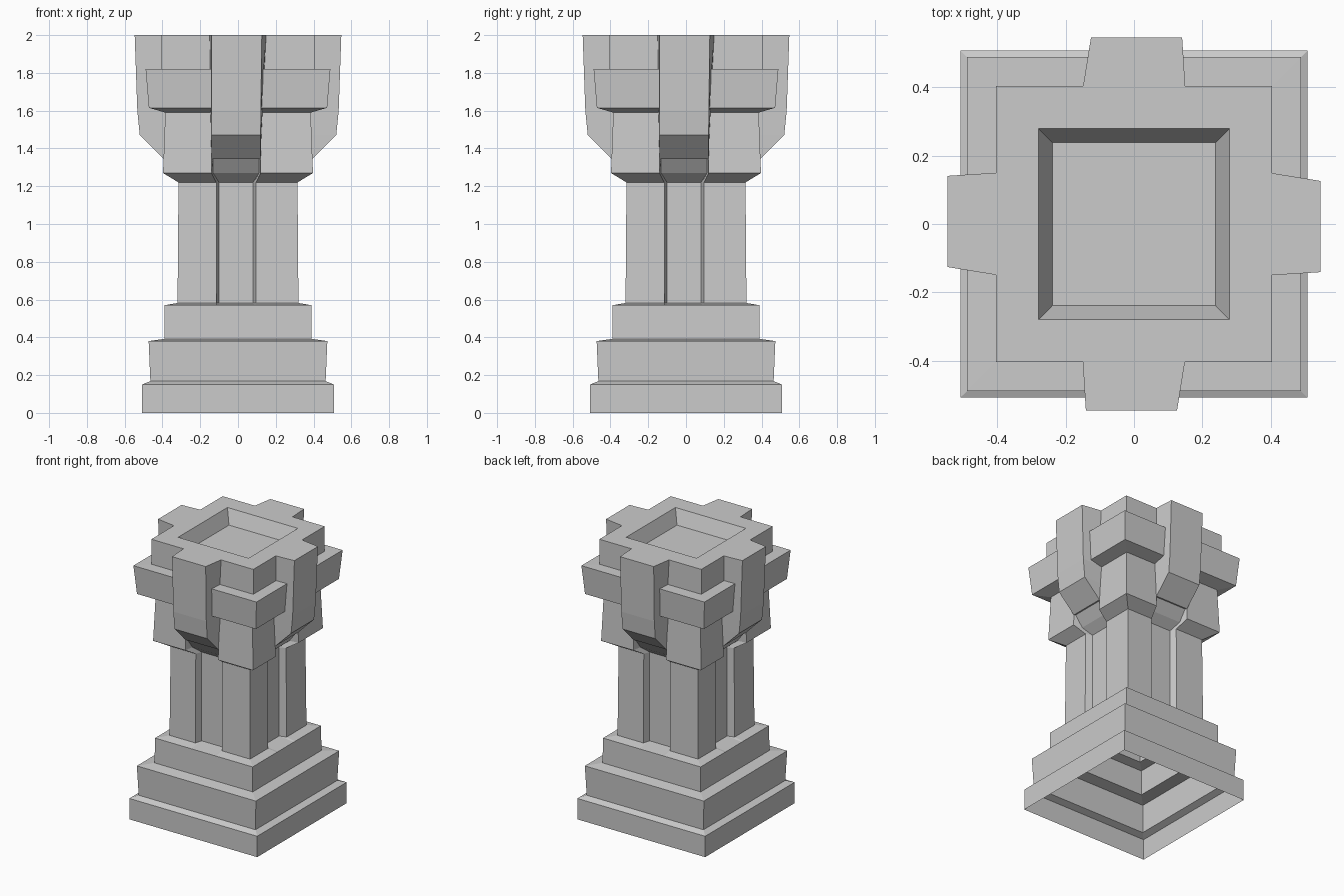
import bpy, bmesh
from mathutils import Matrix
from math import pi

if "Cube" in bpy.data.objects:
    bpy.data.objects.remove(bpy.data.objects["Cube"])


def loft(bm, rings, cap_start, cap_end):
    """Skin a list of equal-length closed rings of points."""
    rows = [[bm.verts.new(p) for p in ring] for ring in rings]
    n = len(rows[0])
    for a, b in zip(rows, rows[1:]):
        for i in range(n):
            j = (i + 1) % n
            bm.faces.new((a[i], a[j], b[j], b[i]))
    if cap_start:
        bm.faces.new(rows[0][::-1])
    if cap_end:
        bm.faces.new(rows[-1])


def finish(bm, name):
    mesh = bpy.data.meshes.new(name)
    bm.to_mesh(mesh)
    bm.free()
    obj = bpy.data.objects.new(name, mesh)
    bpy.context.collection.objects.link(obj)
    return obj


def square_section(z, half, floor, w, wi, off=-0.01):
    """Square outline with a splayed groove in the middle of every side."""
    side = [(-half, -half), (off - w, -half), (off - wi, -floor),
            (off + wi, -floor), (off + w, -half)]
    pts = []
    for k in range(4):
        rot = Matrix.Rotation(k * pi / 2, 3, 'Z')
        pts += [rot @ Matrix.Translation((x, y, z)).translation for x, y in side]
    return pts


# Pillar: z, half width, groove floor, groove outer / inner half width
S = (0.105, 0.09)    # shaft groove
C = (0.13, 0.122)    # capital groove
profile = [
    # stepped base, open underneath
    (0.00, 0.508, 0.508, *S), (0.15, 0.508, 0.508, *S),
    (0.168, 0.464, 0.464, *S), (0.38, 0.473, 0.473, *S),
    (0.392, 0.39, 0.39, *S), (0.57, 0.388, 0.388, *S),
    # grooved shaft
    (0.582, 0.32, 0.27, *S), (1.22, 0.315, 0.27, *S),
    # capital with corner blocks
    (1.27, 0.397, 0.33, *C), (1.345, 0.394, 0.385, *C),
    (1.59, 0.385, 0.38, *C), (1.615, 0.472, 0.39, *C),
    (1.82, 0.489, 0.39, *C), (1.821, 0.405, 0.405, *C),
    # rim and sunken top
    (2.00, 0.405, 0.405, *C), (2.00, 0.28, 0.28, *C),
    (1.90, 0.239, 0.239, *C),
]
bm = bmesh.new()
loft(bm, [square_section(*row) for row in profile], False, True)
finish(bm, "pillar")

# Brackets: z, inner depth, outer depth, inner left/right, outer left/right
bracket = [
    (1.345, 0.370, 0.395, -0.141, 0.121, -0.140, 0.120),
    (1.470, 0.375, 0.520, -0.143, 0.124, -0.140, 0.120),
    (1.600, 0.380, 0.533, -0.146, 0.130, -0.141, 0.121),
    (2.000, 0.405, 0.547, -0.150, 0.149, -0.141, 0.126),
]
for k, place in enumerate(("front", "right", "back", "left")):
    bm = bmesh.new()
    loft(bm, [[(ol, -yo, z), (o_r, -yo, z), (ir, -yi, z), (il, -yi, z)]
              for z, yi, yo, il, ir, ol, o_r in bracket], True, True)
    bm.transform(Matrix.Rotation(k * pi / 2, 4, 'Z'))
    finish(bm, f"{place}_bracket")
